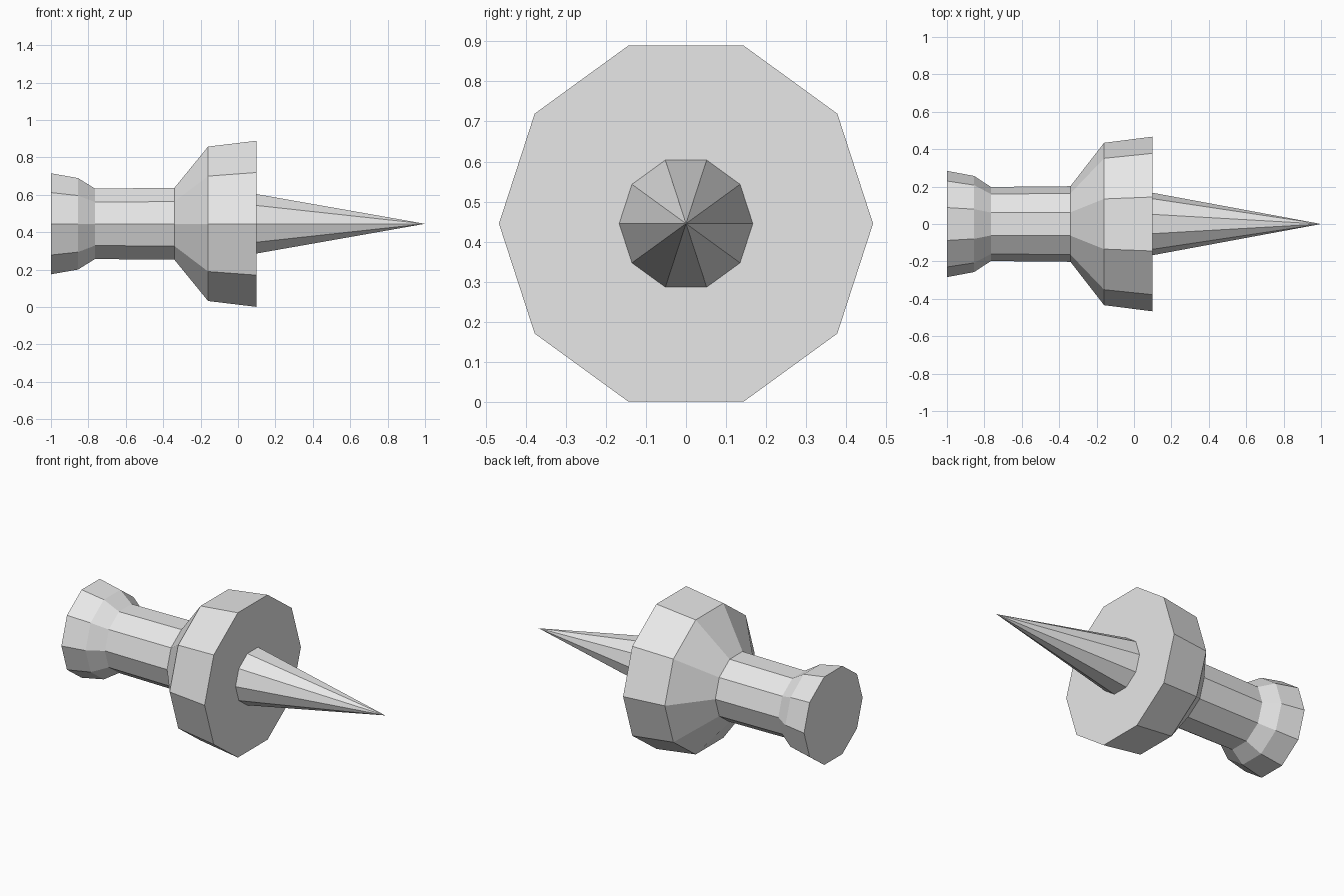
import bpy
import bmesh
from math import cos, sin, tau

cube = bpy.data.objects.get("Cube")
if cube:
    bpy.data.objects.remove(cube, do_unlink=True)

SIDES = 10
CENTRE_Z = 0.445

grey = bpy.data.materials.new("light_grey")
grey.use_nodes = True
colour = (0.8, 0.8, 0.8, 1)
grey.diffuse_color = colour
grey.node_tree.nodes["Principled BSDF"].inputs["Base Color"].default_value = colour


def lathe(name, profile):
    """Turn (x, radius) points around the lengthwise axis; radius 0 makes a tip."""
    bm = bmesh.new()
    rings = []
    for x, r in profile:
        count = SIDES if r else 1
        rings.append([bm.verts.new((x, r * cos(tau * i / SIDES),
                                    CENTRE_Z + r * sin(tau * i / SIDES)))
                      for i in range(count)])
    for a, b in zip(rings, rings[1:]):
        for i in range(SIDES):
            j = (i + 1) % SIDES
            if len(b) == 1:
                bm.faces.new((a[i], a[j], b[0]))
            else:
                bm.faces.new((a[i], a[j], b[j], b[i]))
    for ring in (rings[0], rings[-1]):
        if len(ring) > 1:
            bm.faces.new(ring)
    bmesh.ops.recalc_face_normals(bm, faces=bm.faces)
    mesh = bpy.data.meshes.new(name)
    bm.to_mesh(mesh)
    bm.free()
    mesh.materials.append(grey)
    obj = bpy.data.objects.new(name, mesh)
    bpy.context.collection.objects.link(obj)
    return obj


# Faceted grip: flared end, narrow waist, wide collar
lathe("grip", [(-1, 0.284), (-0.855, 0.257), (-0.765, 0.198),
               (-0.34, 0.202), (-0.16, 0.434), (0.1, 0.467)])

# Pointed needle rising from the collar face
lathe("needle", [(0.099, 0.167), (1, 0)])
